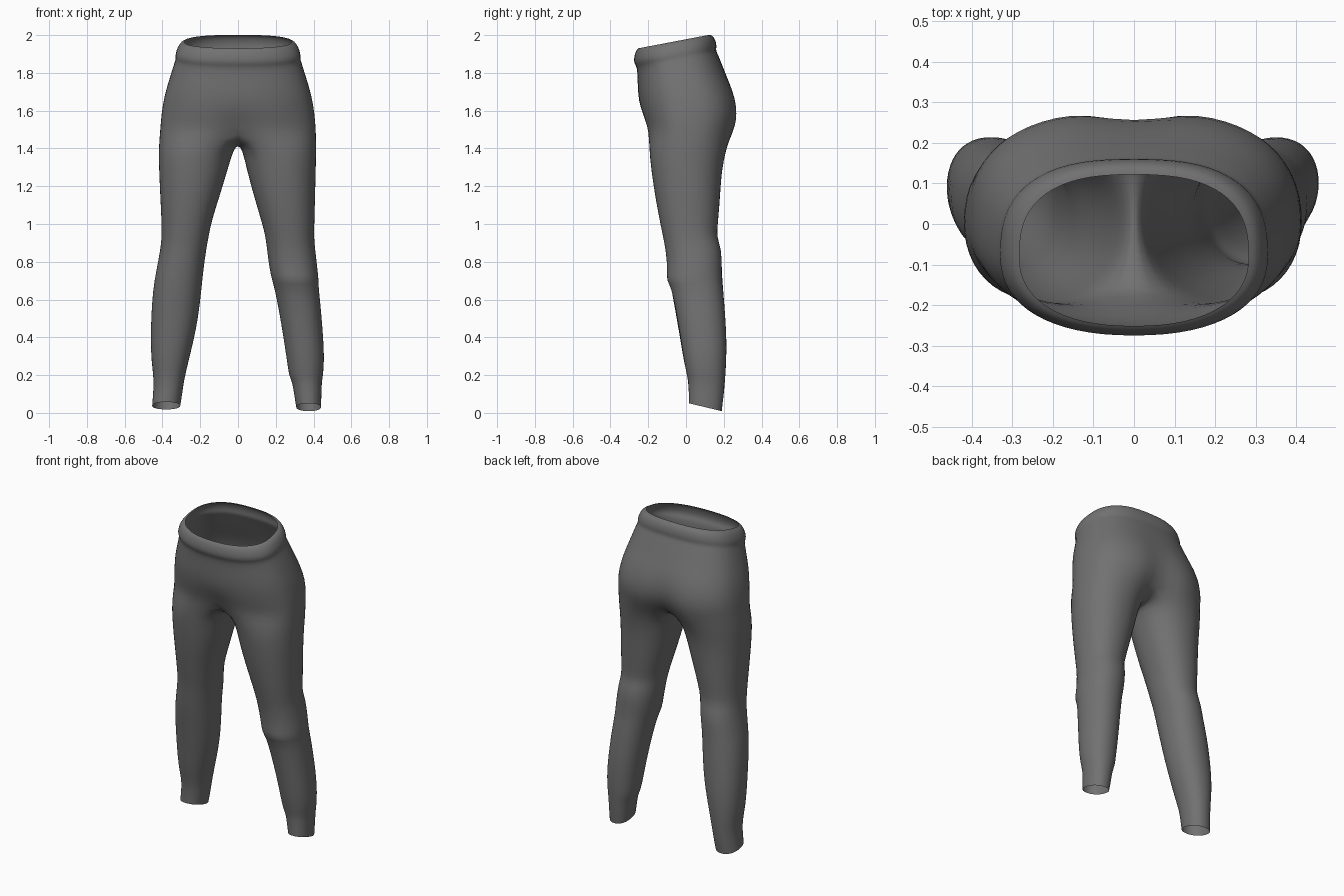
import bpy, bmesh, math

HALF = 16      # spans on the outer half of each ring
INNER = 8      # spans across the crotch

# hips and waistband: z, half width, front y, back y, centre y, forward tilt
HIPS = [
    (1.978, .284, -.252, .123, -.08, .19),
    (1.972, .305, -.264, .142, -.08, .19),
    (1.945, .322, -.274, .157, -.08, .19),
    (1.910, .334, -.278, .164, -.08, .19),
    (1.888, .330, -.266, .158, -.07, .19),
    (1.865, .337, -.259, .172, -.06, .18),
    (1.780, .362, -.257, .208, -.04, .10),
    (1.700, .386, -.255, .255, -.02, .04),
    (1.620, .402, -.245, .280, 0, 0),
    (1.550, .410, -.226, .280, 0, 0),
    (1.490, .414, -.210, .264, 0, 0),
]
# legs: z, inner x, outer x, front y, back y
LEG_LEFT = [
    (1.40, .020, .422, -.197, .214),
    (1.30, .050, .420, -.187, .192),
    (1.15, .095, .413, -.165, .182),
    (1.02, .138, .406, -.140, .172),
    (.93, .155, .405, -.122, .162),
    (.87, .167, .411, -.110, .190),
    (.75, .183, .434, -.095, .190),
    (.65, .193, .452, -.078, .198),
    (.50, .210, .461, -.050, .210),
    (.38, .235, .463, -.030, .216),
    (.27, .262, .459, -.012, .214),
    (.18, .284, .446, .010, .208),
    (.10, .295, .450, .014, .200),
    (.038, .305, .455, .015, .190),
]
LEG_RIGHT = [
    (1.40, .020, .416, -.197, .214),
    (1.28, .047, .413, -.185, .190),
    (1.13, .088, .409, -.162, .180),
    (1.00, .128, .405, -.137, .170),
    (.93, .145, .403, -.122, .162),
    (.87, .152, .409, -.110, .190),
    (.76, .166, .422, -.098, .190),
    (.70, .180, .428, -.106, .192),
    (.67, .190, .427, -.080, .195),
    (.55, .215, .440, -.056, .206),
    (.40, .240, .452, -.030, .216),
    (.28, .258, .458, -.012, .214),
    (.19, .270, .450, .006, .208),
    (.165, .287, .444, .012, .205),
    (.09, .298, .442, .014, .198),
    (.030, .308, .440, .015, .190),
]


def sgnpow(v, p):
    return math.copysign(abs(v) ** p, v)


def hip_ring(bm, z, a, yf, yb, cy, tilt):
    """Full ring, counted from front centre through +x to back centre."""
    ring = []
    cleft = .03 * max(0, 1 - abs(z - 1.6) / .16) + .055 * max(0, 1 - abs(z - 1.49) / .1)
    groin = .035 * max(0, 1 - abs(z - 1.49) / .12)
    for i in range(2 * HALF):
        t = -math.pi / 2 + math.pi * i / HALF
        c, s = math.cos(t), math.sin(t)
        p = 2 / 2.3 if s < 0 else 2 / 2.6
        x = a * sgnpow(c, p) if abs(c) > 1e-6 else 0
        y = cy + (yb - cy if s > 0 else cy - yf) * sgnpow(s, p)
        dent = math.exp(-(x / .075) ** 2)
        y += -cleft * dent if s > 0 else groin * dent
        ring.append(bm.verts.new((x, y, z + tilt * y)))
    return ring


def leg_ring(bm, side, z, xin, xout, yf, yb):
    """Ring whose first HALF+1 points run front-outside-back."""
    n = HALF + INNER
    cx, rx = (xin + xout) / 2, (xout - xin) / 2
    cy, ry = (yf + yb) / 2, (yb - yf) / 2
    tilt = -.28 * max(0, 1 - z / .2)          # slanted cuff
    ring = []
    for i in range(n):
        t = 2 * math.pi * (i - HALF / 2) / n
        x = cx + rx * sgnpow(math.cos(t), .92)
        y = cy + ry * sgnpow(math.sin(t), .92)
        ring.append(bm.verts.new((side * x, y, z + tilt * (y - cy))))
    return ring


def bridge(bm, a, b):
    n = len(a)
    for i in range(n):
        j = (i + 1) % n
        bm.faces.new((a[i], a[j], b[j], b[i]))


bm = bmesh.new()

# waistband and hips
rings = [hip_ring(bm, *row) for row in HIPS]
for a, b in zip(rings, rings[1:]):
    bridge(bm, a, b)
last = rings[-1]

# crotch seam, back centre to front centre
front, back = last[0], last[HALF]
seam = []
for k in range(1, INNER):
    f = k / INNER
    y = back.co.y + (front.co.y - back.co.y) * f
    seam.append(bm.verts.new((0, y, 1.49 - .075 * math.sin(math.pi * f) ** .7)))

# legs
for side, table in ((1, LEG_RIGHT), (-1, LEG_LEFT)):
    outer = [last[(side * i) % (2 * HALF)] for i in range(HALF + 1)]
    prev = outer + seam
    for row in table:
        ring = leg_ring(bm, side, *row)
        bridge(bm, prev, ring)
        prev = ring

bmesh.ops.recalc_face_normals(bm, faces=bm.faces)
for f in bm.faces:
    f.smooth = True
mesh = bpy.data.meshes.new("trousers")
bm.to_mesh(mesh)
bm.free()
trousers = bpy.data.objects.new("trousers", mesh)
bpy.context.collection.objects.link(trousers)

sub = trousers.modifiers.new("soften", 'SUBSURF')
sub.levels = sub.render_levels = 1

# cloth colour
cloth = bpy.data.materials.new("dark grey cloth")
cloth.diffuse_color = (.17, .166, .166, 1)
mesh.materials.append(cloth)
